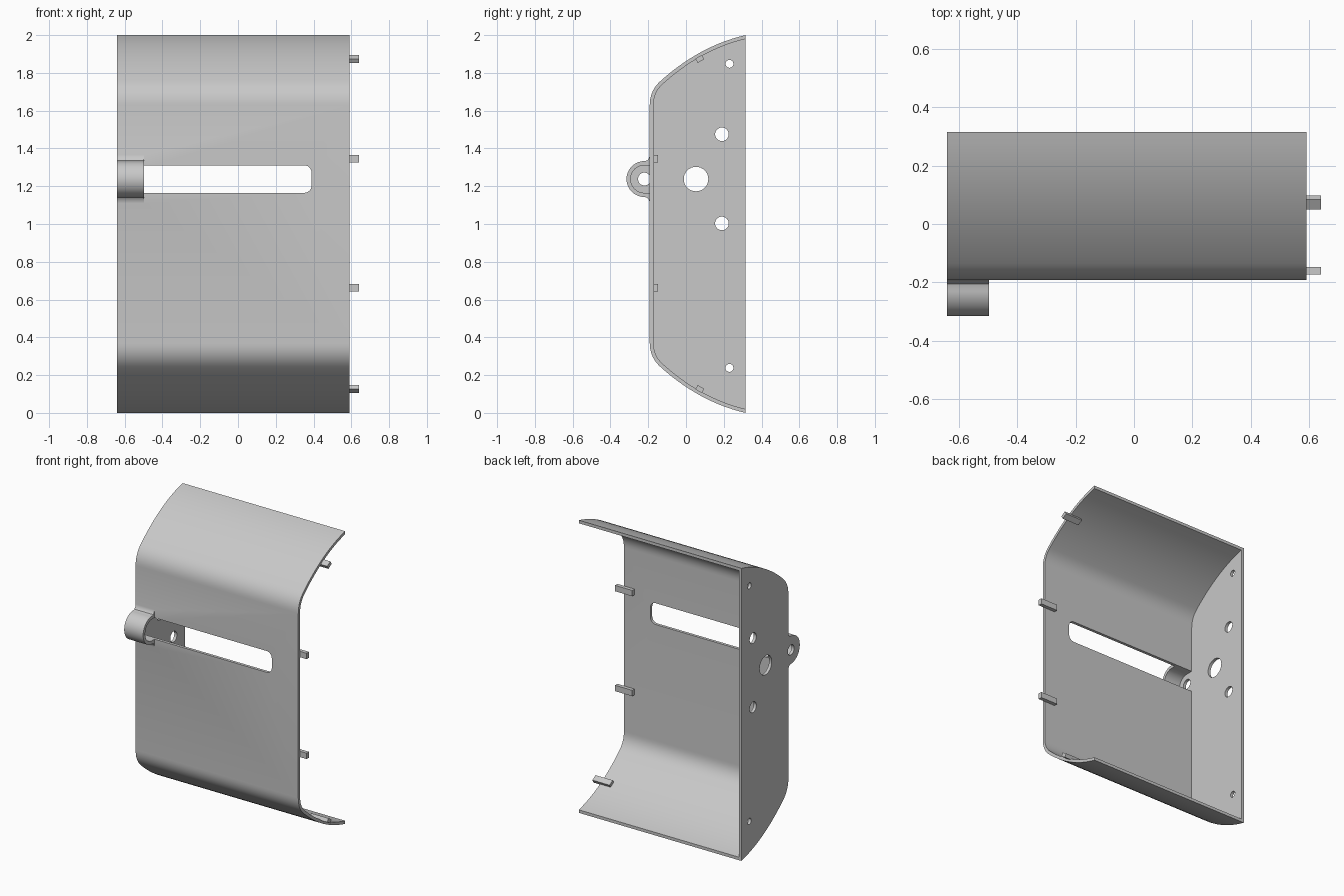
import bpy, bmesh, math
from mathutils import Vector

cube = bpy.data.objects.get("Cube")
if cube:
    bpy.data.objects.remove(cube, do_unlink=True)

GREY = (0.58, 0.58, 0.58, 1)
mat = bpy.data.materials.new("plain grey")
mat.use_nodes = True
mat.diffuse_color = GREY
mat.node_tree.nodes["Principled BSDF"].inputs["Base Color"].default_value = GREY

LEFT, RIGHT, BACK, FRONT, WALL = -0.64, 0.59, 0.315, -0.192, 0.02
LUG_Y, LUG_Z, LUG_R, SLOT_R = -0.22, 1.238, 0.095, 0.073


def prism(name, pts, a, b, axis="x"):
    """Extrude a closed outline from a to b; x takes (y, z) points, y takes (x, z)."""
    bm = bmesh.new()
    place = (lambda p: (a, p[0], p[1])) if axis == "x" else (lambda p: (p[0], a, p[1]))
    face = bm.faces.new([bm.verts.new(place(p)) for p in pts])
    ext = bmesh.ops.extrude_face_region(bm, geom=[face])
    move = Vector((b - a, 0, 0)) if axis == "x" else Vector((0, b - a, 0))
    bmesh.ops.translate(bm, vec=move,
                        verts=[v for v in ext["geom"] if isinstance(v, bmesh.types.BMVert)])
    bmesh.ops.recalc_face_normals(bm, faces=bm.faces)
    me = bpy.data.meshes.new(name)
    bm.to_mesh(me)
    bm.free()
    me.materials.append(mat)
    ob = bpy.data.objects.new(name, me)
    bpy.context.collection.objects.link(ob)
    return ob


def combine(ob, other, operation):
    """Apply a boolean and discard the helper."""
    mod = ob.modifiers.new("cut", "BOOLEAN")
    mod.operation, mod.solver, mod.object = operation, "EXACT", other
    bpy.context.view_layer.update()
    dg = bpy.context.evaluated_depsgraph_get()
    me = bpy.data.meshes.new_from_object(ob.evaluated_get(dg))
    ob.modifiers.clear()
    ob.data = me
    bpy.data.objects.remove(other, do_unlink=True)


def arc(cx, cz, r, start, end, n):
    return [(cx + r * math.cos(math.radians(start + (end - start) * i / n)),
             cz + r * math.sin(math.radians(start + (end - start) * i / n))) for i in range(n + 1)]


def bezier(p, c, q, n):
    return [tuple((1 - t) ** 2 * p[k] + 2 * t * (1 - t) * c[k] + t * t * q[k] for k in (0, 1))
            for t in [i / n for i in range(n + 1)]]


def mirrored(half):
    return half + [(y, 2 - z) for y, z in reversed(half)]


# Shell outline: flat front, tight bend, shallow curve to the back
bend = (-0.135, 1.757)
outer = bezier((FRONT, 1.63), (FRONT, 1.706), bend, 8)
outer += bezier(bend, (0.073, 1.944), (BACK, 2.0), 14)[1:]
inner = []
for i, (y, z) in enumerate(outer):
    p, q = outer[max(i - 1, 0)], outer[min(i + 1, len(outer) - 1)]
    d = Vector((q[0] - p[0], q[1] - p[1])).normalized()
    inner.append((y + d.y * WALL, z - d.x * WALL))
inner[0] = (FRONT + WALL, inner[0][1])
inner.append((BACK + 0.1, inner[-1][1] + 0.02))

body = prism("shell_with_end_wall", mirrored(outer), LEFT, RIGHT)

# Hollow lug on the front, flared into the shell
flare = [(-0.205, 0.099), (-0.196, 0.11), (FRONT, 0.128), (-0.182, 0.128)]
lug = [(y, LUG_Z - d) for y, d in reversed(flare)]
lug += arc(LUG_Y, LUG_Z, LUG_R, 270, 90, 28) + [(y, LUG_Z + d) for y, d in flare]
combine(body, prism("lug", lug, LEFT, -0.497), "UNION")

# Inside of the shell, open at the back and at one end
combine(body, prism("cavity", mirrored(inner), LEFT + WALL, RIGHT + 0.1), "DIFFERENCE")
hollow = [(-0.1, LUG_Z - SLOT_R)] + arc(LUG_Y, LUG_Z, SLOT_R, 270, 90, 28) + [(-0.1, LUG_Z + SLOT_R)]
combine(body, prism("lug_hollow", hollow, LEFT + WALL, -0.45), "DIFFERENCE")

# Long slot with rounded corners
r, end = 0.04, 0.39
slot = [(-0.55, LUG_Z - SLOT_R)] + arc(end - r, LUG_Z - SLOT_R + r, r, -90, 0, 8)
slot += arc(end - r, LUG_Z + SLOT_R - r, r, 0, 90, 8) + [(-0.55, LUG_Z + SLOT_R)]
combine(body, prism("slot", slot, -0.215, -0.11, "y"), "DIFFERENCE")

# Round holes through the end wall and lug
for y, z, rad in [(0.053, 1.238, 0.065), (0.19, 1.475, 0.036), (0.19, 1.003, 0.036),
                  (0.23, 1.848, 0.021), (0.23, 0.238, 0.021), (LUG_Y, LUG_Z, 0.034)]:
    hole = prism("hole", arc(y, z, rad, 0, 360, 32)[:-1], LEFT - 0.1, LEFT + 0.08)
    combine(body, hole, "DIFFERENCE")

body.data.shade_smooth()
body.data.set_sharp_from_angle(angle=math.radians(30))

# Locating pegs on the open end
for name, y, z, tilt in [("upper_front_peg", -0.16, 1.345, 90), ("lower_front_peg", -0.16, 0.662, 90),
                         ("top_peg", 0.073, 1.874, 31), ("bottom_peg", 0.073, 0.126, -31)]:
    c, s = math.cos(math.radians(tilt)), math.sin(math.radians(tilt))
    corners = [(-0.02, -0.013), (0.02, -0.013), (0.02, 0.013), (-0.02, 0.013)]
    prism(name, [(y + u * c - v * s, z + u * s + v * c) for u, v in corners], 0.51, 0.64)
